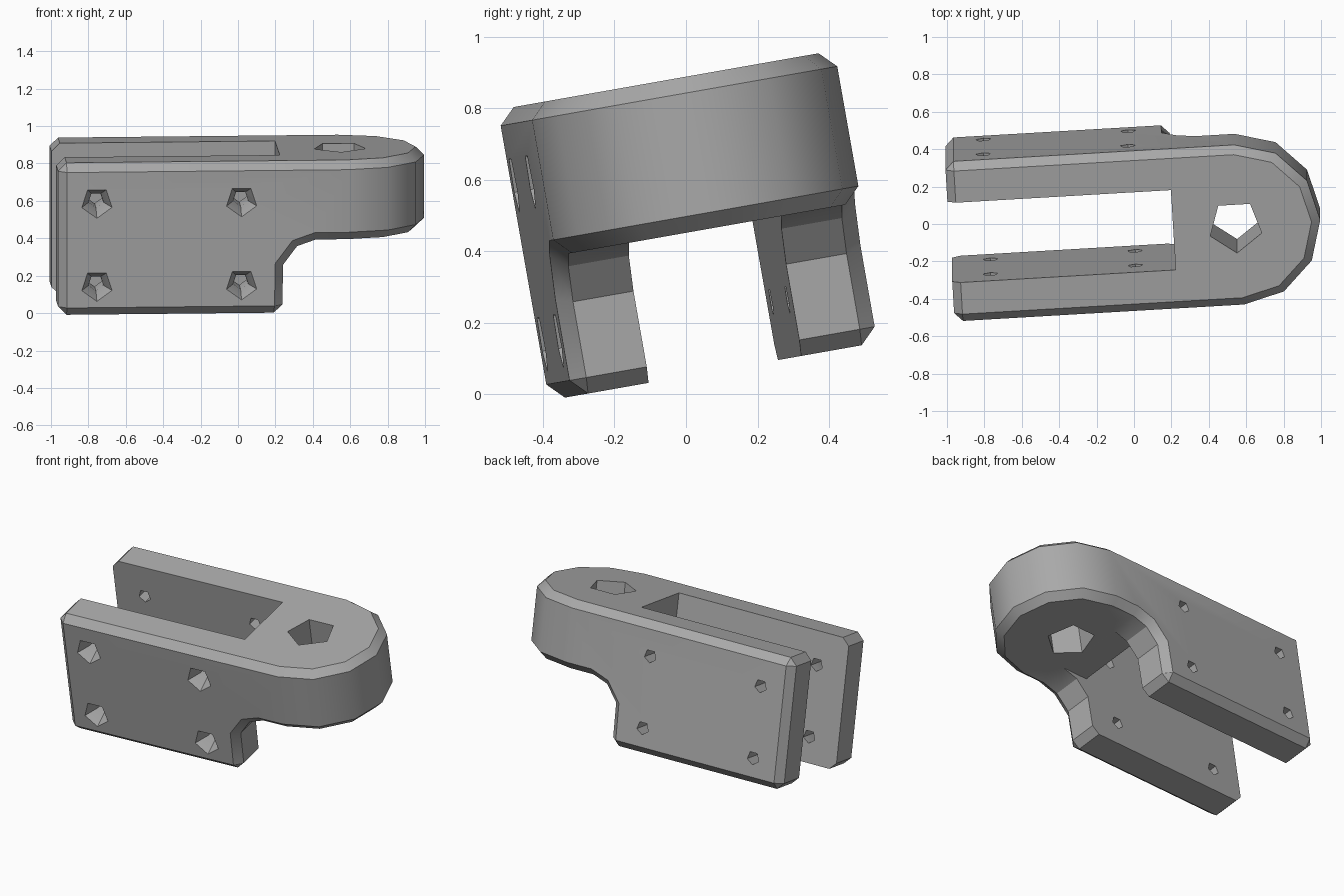
import bpy, bmesh
from math import radians, sin, cos, pi
from mathutils import Matrix, Vector

cube = bpy.data.objects.get("Cube")
if cube:
    bpy.data.objects.remove(cube, do_unlink=True)

grey = bpy.data.materials.new("plain grey")
grey.use_nodes = True
COLOUR = (0.4, 0.4, 0.4, 1)
grey.diffuse_color = COLOUR
grey.node_tree.nodes["Principled BSDF"].inputs["Base Color"].default_value = COLOUR

HALF = 0.434      # half width of the fork
GAP = 0.217       # half width of the slot
LEFT, SLOT_END, RIGHT = -0.98, 0.217, 1.004
BOTTOM, UNDER, TOP = 0.05, 0.445, 0.875
MID = RIGHT - HALF


def prism(name, points, push):
    """Extrude a closed outline of 3D points along a vector."""
    bm = bmesh.new()
    face = bm.faces.new([bm.verts.new(p) for p in points])
    new = bmesh.ops.extrude_face_region(bm, geom=[face])["geom"]
    verts = [g for g in new if isinstance(g, bmesh.types.BMVert)]
    bmesh.ops.translate(bm, vec=Vector(push), verts=verts)
    bmesh.ops.recalc_face_normals(bm, faces=bm.faces)
    return add_object(name, bm)


def add_object(name, bm):
    mesh = bpy.data.meshes.new(name)
    bm.to_mesh(mesh)
    bm.free()
    mesh.materials.append(grey)
    obj = bpy.data.objects.new(name, mesh)
    bpy.context.collection.objects.link(obj)
    return obj


def box(name, x0, x1, y, z0, z1):
    corners = [(x0, -y, z0), (x1, -y, z0), (x1, y, z0), (x0, y, z0)]
    return prism(name, corners, (0, 0, z1 - z0))


def hole(name, sides, r1, r2, depth, matrix):
    """Straight or tapered drill."""
    bm = bmesh.new()
    bmesh.ops.create_cone(bm, cap_ends=True, segments=sides, radius1=r1,
                          radius2=r2, depth=depth, matrix=matrix)
    return add_object(name, bm)


def combine(obj, tool, operation):
    mod = obj.modifiers.new("combine", 'BOOLEAN')
    mod.operation, mod.object, mod.solver = operation, tool, 'EXACT'
    bake(obj)
    bpy.data.objects.remove(tool, do_unlink=True)


def bake(obj):
    graph = bpy.context.evaluated_depsgraph_get()
    graph.update()
    mesh = bpy.data.meshes.new_from_object(obj.evaluated_get(graph))
    obj.modifiers.clear()
    obj.data = mesh


# Rounded plan, crossed with a stepped side profile
arc = [(MID + HALF * cos(a), HALF * sin(a), 0)
       for a in (pi * i / 6 - pi / 2 for i in range(7))]
fork = prism("fork_bracket", [(LEFT, HALF, 0), (LEFT, -HALF, 0)] + arc, (0, 0, TOP))
profile = [(LEFT - 0.1, BOTTOM), (0.22, BOTTOM), (0.225, 0.31), (0.30, 0.41),
           (0.40, UNDER), (1.2, UNDER), (1.2, 1.2), (LEFT - 0.1, 1.2)]
side = prism("side_profile", [(x, -1, z) for x, z in profile], (0, 2, 0))
combine(fork, side, 'INTERSECT')

# Chamfer the outer edges
bevel = fork.modifiers.new("chamfer", 'BEVEL')
bevel.width, bevel.segments = 0.045, 1
bevel.limit_method, bevel.angle_limit = 'ANGLE', radians(62)
bake(fork)

# Slot between the two plates, and clearance under the round end
combine(fork, box("slot", -1.3, SLOT_END, GAP, -0.2, 1.2), 'DIFFERENCE')
combine(fork, box("clearance", 0, 0.5, GAP, -0.2, UNDER), 'DIFFERENCE')

# Vertical pivot hole
pivot = Matrix.Translation((MID - 0.02, 0, 0.7)) @ Matrix.Rotation(radians(36), 4, 'Z')
combine(fork, hole("pivot", 5, 0.145, 0.145, 1, pivot), 'DIFFERENCE')

# Four screw holes through both plates, countersunk at the front
turn = Matrix.Rotation(radians(-90), 4, 'X')
for x in (-0.775, 0.0):
    for z in (0.214, 0.665):
        at = Matrix.Translation((x, 0, z)) @ turn
        combine(fork, hole("screw", 5, 0.042, 0.042, 2, at), 'DIFFERENCE')
        at = Matrix.Translation((x, -HALF + 0.04, z)) @ turn
        combine(fork, hole("countersink", 5, 0.1, 0.03, 0.14, at), 'DIFFERENCE')

# Place with its slight lean
fork.data.transform(Matrix.Rotation(radians(10), 4, 'X')
                    @ Matrix.Rotation(radians(3.4), 4, 'Z')
                    @ Matrix.Translation((0, 0.109, 0)))
bpy.ops.object.select_all(action='DESELECT')
fork.select_set(True)
bpy.context.view_layer.objects.active = fork
bpy.ops.object.shade_smooth_by_angle(angle=radians(32))
